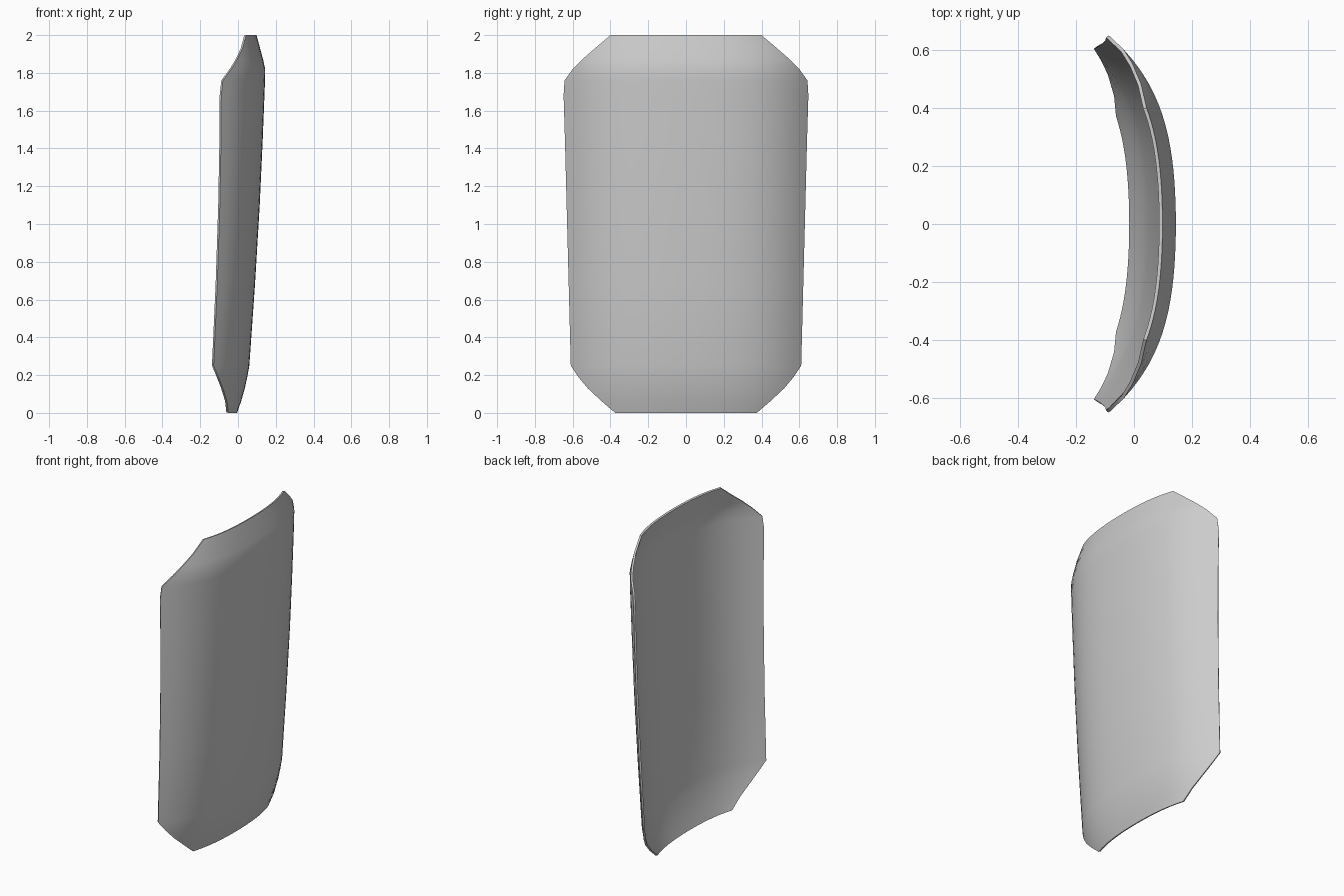
import bpy
import bmesh
import math

cube = bpy.data.objects.get("Cube")
if cube:
    bpy.data.objects.remove(cube, do_unlink=True)

# Outline and spine of the plate: height, half width, spine depth
PROFILE = [
    (0.00, 0.375, -0.005), (0.06, 0.445, 0.016), (0.13, 0.520, 0.036),
    (0.19, 0.570, 0.049), (0.25, 0.610, 0.060), (0.68, 0.621, 0.090),
    (1.10, 0.632, 0.115), (1.45, 0.641, 0.131), (1.68, 0.648, 0.140),
    (1.76, 0.643, 0.143), (1.82, 0.600, 0.144), (1.87, 0.551, 0.133),
    (1.93, 0.482, 0.117), (2.00, 0.400, 0.098),
]
COLUMNS = 32
THICKNESS = 0.012


def sag(y):
    """Depth lost towards the sides; the bend tightens near the edges."""
    return 0.221 * y ** 2 + 0.77 * y ** 4


# Curved outer surface
bm = bmesh.new()
rows = []
for z, half, spine in PROFILE:
    ys = [half * (2 * i / COLUMNS - 1) for i in range(COLUMNS + 1)]
    rows.append([bm.verts.new((spine - sag(y), y, z)) for y in ys])
for low, high in zip(rows, rows[1:]):
    for i in range(COLUMNS):
        bm.faces.new((low[i], low[i + 1], high[i + 1], high[i]))
mesh = bpy.data.meshes.new("curved_plate")
bm.to_mesh(mesh)
bm.free()
plate = bpy.data.objects.new("curved_plate", mesh)
bpy.context.collection.objects.link(plate)

# Plain grey finish
grey = bpy.data.materials.new("light_grey")
grey.use_nodes = True
grey.diffuse_color = (0.6, 0.6, 0.6, 1)
grey.node_tree.nodes["Principled BSDF"].inputs["Base Color"].default_value = (0.6, 0.6, 0.6, 1)
mesh.materials.append(grey)

# Wall thickness grows towards the hollow side
bpy.ops.object.select_all(action="DESELECT")
plate.select_set(True)
bpy.context.view_layer.objects.active = plate
wall = plate.modifiers.new("wall", "SOLIDIFY")
wall.thickness = THICKNESS
wall.offset = -1
wall.use_even_offset = True
bpy.ops.object.modifier_apply(modifier=wall.name)
bpy.ops.object.shade_smooth_by_angle(angle=math.radians(40))
